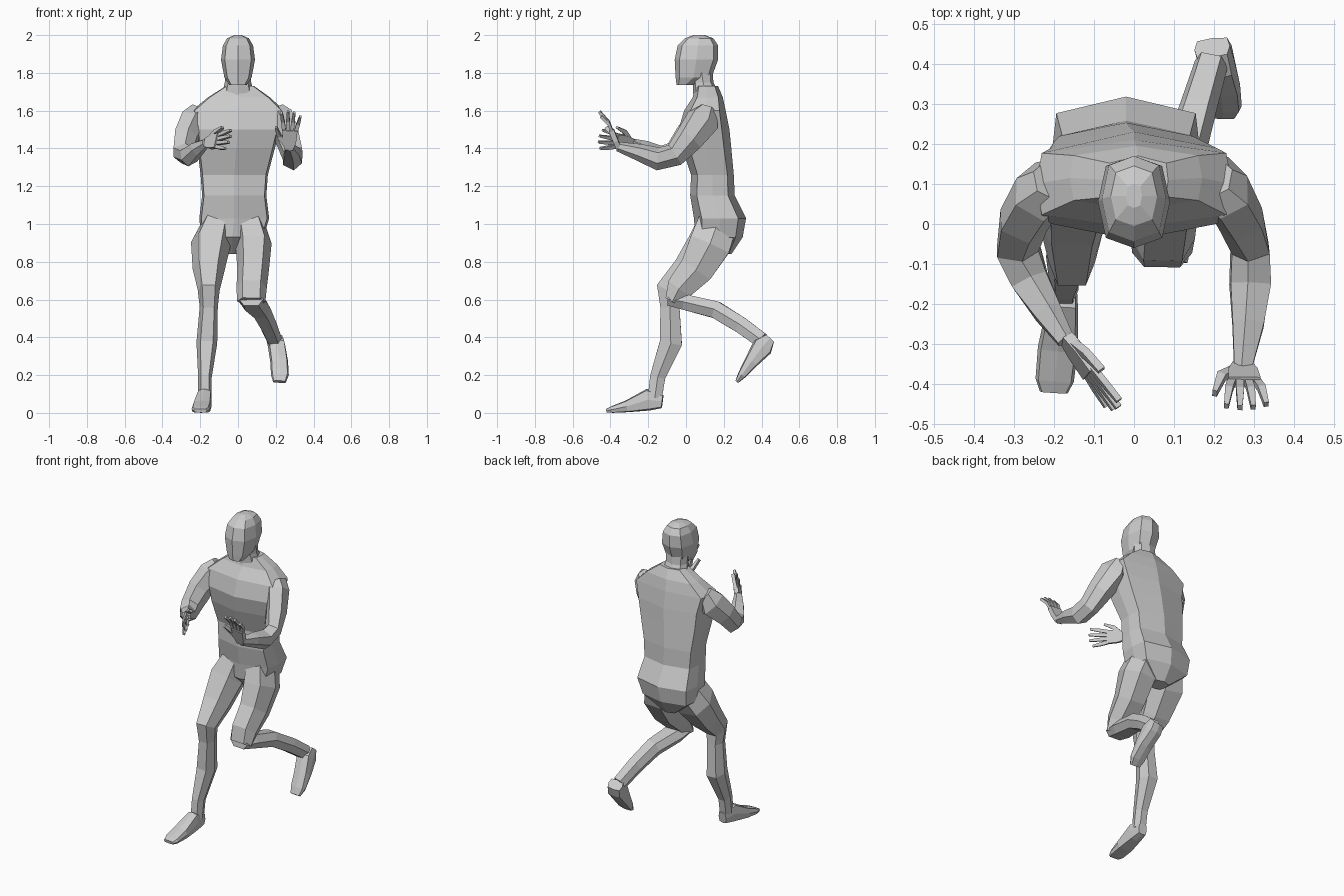
import bpy
import bmesh
from mathutils import Vector

default_cube = bpy.data.objects.get("Cube")
if default_cube:
    bpy.data.objects.remove(default_cube, do_unlink=True)

grey = bpy.data.materials.new("plain grey")
grey.use_nodes = True
grey.diffuse_color = (0.6, 0.6, 0.6, 1)
grey.node_tree.nodes["Principled BSDF"].inputs["Base Color"].default_value = grey.diffuse_color


def octagon(wide, deep):
    """Unit cross-section with a ridge on each axis and adjustable corners."""
    w, d = wide, deep
    return [(1, 0), (w, d), (0, 1), (-w, d), (-1, 0), (-w, -d), (0, -1), (w, -d)]


HEXAGON = [(1, 0), (.6, .9), (-.6, .9), (-1, 0), (-.6, -.9), (.6, -.9)]
SQUARE = [(1, 1), (-1, 1), (-1, -1), (1, -1)]


def add_loft(bm, rings, section, side=(1, 0, 0), level=False):
    """Skin rings of (x, y, z, half width, half depth) along their centres."""
    centres = [Vector(r[:3]) for r in rings]
    last = len(rings) - 1
    loops = []
    for i, ring in enumerate(rings):
        tangent = centres[min(i + 1, last)] - centres[max(i - 1, 0)]
        if level:
            tangent = Vector((0, 0, 1))
        tangent.normalize()
        across = Vector(side)
        across = (across - tangent * across.dot(tangent)).normalized()
        deep = tangent.cross(across)
        loops.append([bm.verts.new(centres[i] + across * (a * ring[3]) + deep * (b * ring[4]))
                      for a, b in section])
    count = len(section)
    for low, high in zip(loops, loops[1:]):
        for k in range(count):
            n = (k + 1) % count
            bm.faces.new((low[k], low[n], high[n], high[k]))
    bm.faces.new(loops[0][::-1])
    bm.faces.new(loops[-1])


def finish(name, bm):
    bmesh.ops.recalc_face_normals(bm, faces=bm.faces)
    mesh = bpy.data.meshes.new(name)
    bm.to_mesh(mesh)
    bm.free()
    mesh.materials.append(grey)
    bpy.context.collection.objects.link(bpy.data.objects.new(name, mesh))


def loft(name, rings, section=HEXAGON, **options):
    bm = bmesh.new()
    add_loft(bm, rings, section, **options)
    finish(name, bm)


def hand(name, wrist, forward, thumb_side, curl):
    """Flat palm with four spread fingers and a thumb."""
    wrist, forward = Vector(wrist), Vector(forward).normalized()
    thumb_side = Vector(thumb_side)
    thumb_side = (thumb_side - forward * thumb_side.dot(forward)).normalized()
    curl = Vector(curl)
    bm = bmesh.new()

    def strip(points, widths, thickness):
        rings = [(*p, w, thickness) for p, w in zip(points, widths)]
        add_loft(bm, rings, SQUARE, side=thumb_side)

    palm = [wrist + forward * d for d in (-.01, .035, .1)]
    strip(palm, (.022, .036, .04), .014)
    for i, length in enumerate((.085, .105, .11, .10)):
        offset = (i - 1.5) * .021
        base = wrist + forward * .095 + thumb_side * offset
        middle = base + forward * length * .5 + thumb_side * offset * .3
        tip = base + forward * length + thumb_side * offset * .6 + curl
        strip((base, middle, tip), (.01, .01, .006), .008)
    root = wrist + forward * .025 + thumb_side * .02
    joint = root + forward * .035 + thumb_side * .035
    strip((root, joint, joint + forward * .05 + thumb_side * .02 + curl), (.016, .012, .006), .01)
    finish(name, bm)


# Torso, from seat to shoulders
loft("torso", [
    (-.03, .19, .84, .05, .05),
    (-.03, .175, .93, .165, .125),
    (-.02, .18, 1.03, .185, .138),
    (-.02, .14, 1.15, .17, .118),
    (-.02, .14, 1.26, .178, .113),
    (-.01, .11, 1.40, .205, .13),
    (0, .095, 1.50, .22, .135),
    (0, .10, 1.60, .245, .11),
    (.005, .115, 1.67, .165, .08),
    (.01, .11, 1.73, .075, .06),
], octagon(wide=.94, deep=.7), level=True)

# Neck and head
loft("neck", [
    (0, .115, 1.66, .09, .075),
    (0, .09, 1.75, .07, .055),
    (0, .08, 1.83, .07, .06),
], octagon(wide=.75, deep=.75), level=True)
loft("head", [
    (0, -.005, 1.735, .045, .045),
    (0, .04, 1.775, .072, .095),
    (0, .055, 1.87, .09, .115),
    (0, .063, 1.945, .08, .107),
    (0, .07, 1.983, .058, .075),
    (0, .07, 2.0, .02, .03),
], octagon(wide=.78, deep=.78), level=True)

# Arms, from shoulder through elbow to wrist
loft("right_arm", [
    (-.20, .105, 1.60, .06, .05),
    (-.235, .08, 1.54, .068, .085),
    (-.275, .01, 1.46, .064, .072),
    (-.29, -.06, 1.375, .056, .06),
    (-.26, -.14, 1.36, .05, .052),
    (-.215, -.22, 1.40, .038, .04),
    (-.17, -.29, 1.43, .024, .022),
], side=(1, 0, .5))
loft("left_arm", [
    (.195, .11, 1.60, .06, .05),
    (.225, .09, 1.55, .065, .09),
    (.265, .015, 1.45, .06, .075),
    (.29, -.06, 1.365, .05, .06),
    (.29, -.15, 1.345, .054, .058),
    (.285, -.25, 1.38, .043, .042),
    (.272, -.36, 1.41, .024, .024),
], side=(1, 0, -.5))
hand("right_hand", wrist=(-.165, -.29, 1.43), forward=(.12, -.17, .02),
     thumb_side=(.3, .1, .9), curl=(.005, -.005, 0))
hand("left_hand", wrist=(.27, -.358, 1.405), forward=(.012, -.08, .2),
     thumb_side=(-1, 0, .1), curl=(0, -.025, 0))

# Planted right leg
loft("right_leg", [
    (-.11, .16, 1.0, .08, .11),
    (-.145, .105, .89, .105, .11),
    (-.155, .01, .76, .085, .09),
    (-.155, -.095, .65, .058, .072),
    (-.155, -.085, .56, .048, .056),
    (-.165, -.08, .37, .055, .066),
    (-.175, -.15, .19, .036, .045),
    (-.175, -.165, .08, .036, .042),
])
loft("right_foot", [
    (-.172, -.125, .06, .028, .035),
    (-.178, -.20, .07, .038, .058),
    (-.19, -.31, .035, .05, .032),
    (-.198, -.39, .018, .048, .018),
    (-.20, -.42, .012, .035, .01),
], octagon(wide=.85, deep=.85))

# Raised left leg, folded at the knee
loft("left_thigh", [
    (.06, .165, 1.0, .08, .115),
    (.083, .125, .89, .095, .122),
    (.08, .055, .76, .084, .10),
    (.072, -.035, .66, .08, .078),
    (.07, -.072, .59, .075, .045),
])
loft("left_shin", [
    (.07, -.09, .60, .064, .036),
    (.08, .0, .585, .072, .046),
    (.12, .16, .545, .055, .05),
    (.16, .29, .465, .047, .048),
    (.193, .40, .385, .042, .045),
])
loft("left_foot", [
    (.195, .44, .39, .045, .032),
    (.205, .405, .35, .046, .056),
    (.218, .345, .27, .047, .037),
    (.222, .295, .20, .047, .022),
    (.22, .27, .165, .035, .01),
], octagon(wide=.85, deep=.85))
